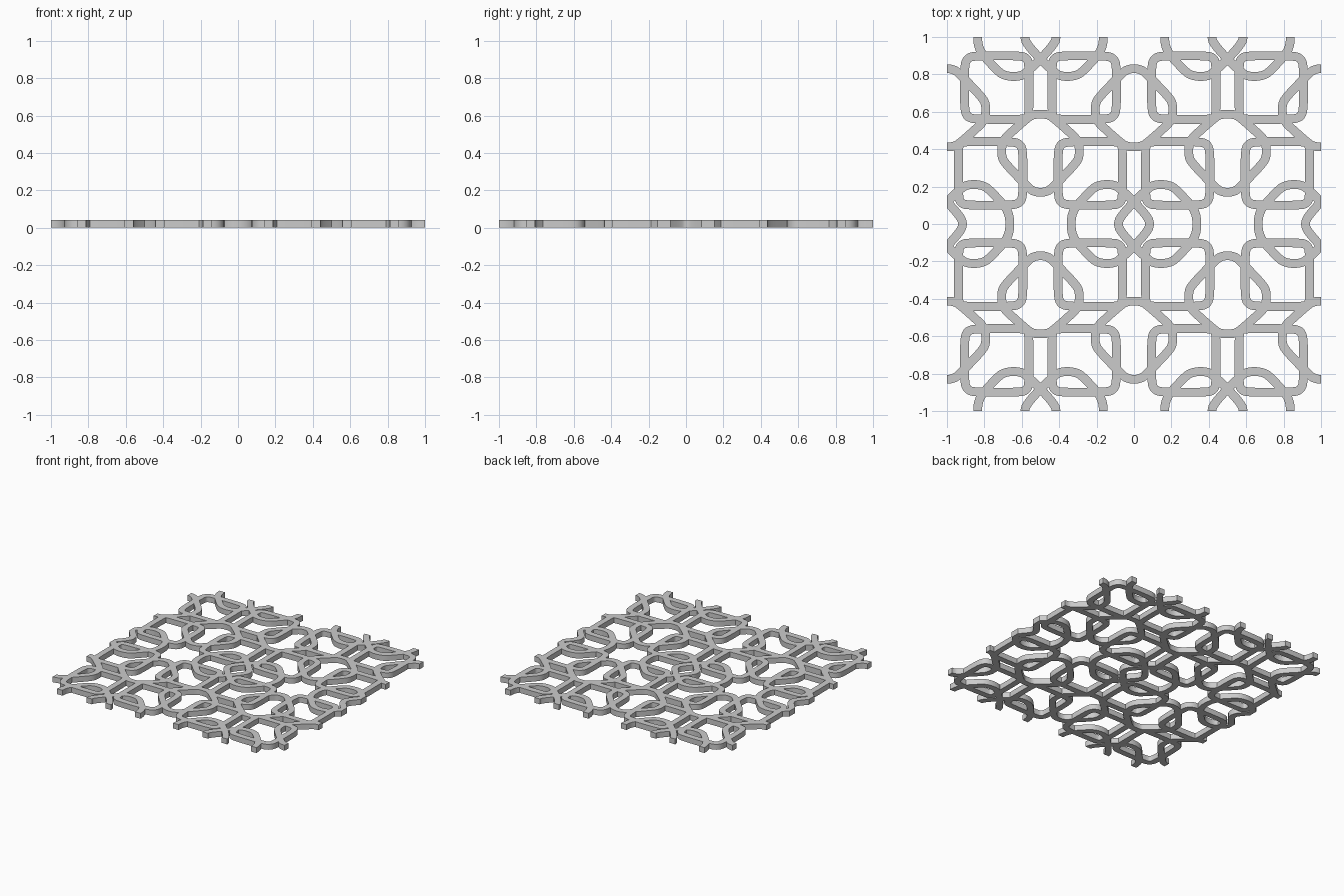
import bpy, bmesh
from mathutils import Vector
from mathutils.geometry import delaunay_2d_cdt

if "Cube" in bpy.data.objects:
    bpy.data.objects.remove(bpy.data.objects["Cube"])

HALF = 0.0235    # half of the strand width
THICK = 0.042


def smooth(pts, closed):
    """Corner cutting, twice."""
    for _ in range(2):
        n, out = len(pts), []
        for i in range(n if closed else n - 1):
            a, b = pts[i], pts[(i + 1) % n]
            out += [a.lerp(b, 0.25), a.lerp(b, 0.75)]
        pts = out if closed else [pts[0]] + out + [pts[-1]]
    return pts


def ribbon(pts, closed, verts, faces):
    """Flat band along a path, as quads."""
    pts = smooth([Vector(p) for p in pts], closed)
    n, base = len(pts), len(verts)
    for i, p in enumerate(pts):
        a = pts[(i - 1) % n] if closed or i > 0 else p
        b = pts[(i + 1) % n] if closed or i < n - 1 else p
        t = (b - a).normalized()
        side = Vector((-t.y, t.x)) * HALF
        verts += [p + side, p - side]
    for i in range(n if closed else n - 1):
        a, b = base + 2 * i, base + 2 * ((i + 1) % n)
        faces.append([a, a + 1, b + 1, b])


# Strand paths in one cell of the repeat
l, r, b, t = 0.061, 0.407, 0.1, 0.441
loop = [(l, b + .05), (l + .012, b + .012), (l + .05, b),
        (r - .06, b), (r - .014, b + .014), (r, b + .06),
        (r, t - .06), (r - .014, t - .014), (r - .06, t),
        (l + .04, t), (l + .008, t - .008), (l, t - .04)]
tall_leaf = [(.54, .585), (.5, .588), (.46, .585), (.43, .567), (.33, .478),
             (.305, .45), (.292, .41), (.293, .36), (.31, .325),
             (.43, .2), (.46, .175), (.5, .168), (.54, .175)]
wide_leaf = [(-.078, -.035), (-.085, 0), (-.075, .035), (0, .12), (.07, .185),
             (.1, .207), (.15, .213), (.2, .203), (.23, .18), (.31, .095),
             (.332, .05), (.337, 0), (.332, -.04)]
strands = [(loop, True), (tall_leaf, False), (wide_leaf, False),
           ([(-x, y) for x, y in wide_leaf], False)]

verts, faces = [], []
for pts, closed in strands:
    ribbon(pts, closed, verts, faces)
    # half-turn copy fills the upper half of the cell
    ribbon([(0.5 - x, 1 - y) for x, y in pts], closed, verts, faces)

# Merge overlapping bands into one flat region
cv, ce, cf, ov, oe, of = delaunay_2d_cdt(verts, [], faces, 0, 1e-5, True)
bm = bmesh.new()
bv = [bm.verts.new((v.x, v.y, 0)) for v in cv]
for f, src in zip(cf, of):
    if src:
        bm.faces.new([bv[i] for i in f])

# Trim to the cell
for co, no in (((0, 0, 0), (-1, 0, 0)), ((.5, 0, 0), (1, 0, 0)),
               ((0, 0, 0), (0, -1, 0)), ((0, 1, 0), (0, 1, 0))):
    bmesh.ops.bisect_plane(bm, geom=bm.verts[:] + bm.edges[:] + bm.faces[:],
                           dist=1e-6, plane_co=co, plane_no=no, clear_outer=True)


def mirror(axis, at):
    dup = bmesh.ops.duplicate(bm, geom=bm.verts[:] + bm.edges[:] + bm.faces[:])["geom"]
    for v in dup:
        if isinstance(v, bmesh.types.BMVert):
            v.co[axis] = 2 * at - v.co[axis]


# Mirror the cell over the whole sheet
mirror(0, 0.5)
mirror(0, 0)
mirror(1, 0)
bmesh.ops.remove_doubles(bm, verts=bm.verts[:], dist=1e-4)
loose = [v for v in bm.verts if not v.link_faces]
bmesh.ops.delete(bm, geom=loose, context='VERTS')
bmesh.ops.recalc_face_normals(bm, faces=bm.faces[:])

# Give it thickness
top = bmesh.ops.extrude_face_region(bm, geom=bm.faces[:], use_keep_orig=True)["geom"]
bmesh.ops.translate(bm, verts=[v for v in top if isinstance(v, bmesh.types.BMVert)],
                    vec=(0, 0, THICK))
bmesh.ops.recalc_face_normals(bm, faces=bm.faces[:])

mesh = bpy.data.meshes.new("lattice_panel")
bm.to_mesh(mesh)
bm.free()
obj = bpy.data.objects.new("lattice_panel", mesh)
bpy.context.collection.objects.link(obj)
bpy.context.view_layer.objects.active = obj
obj.select_set(True)
bpy.ops.object.shade_smooth_by_angle()
